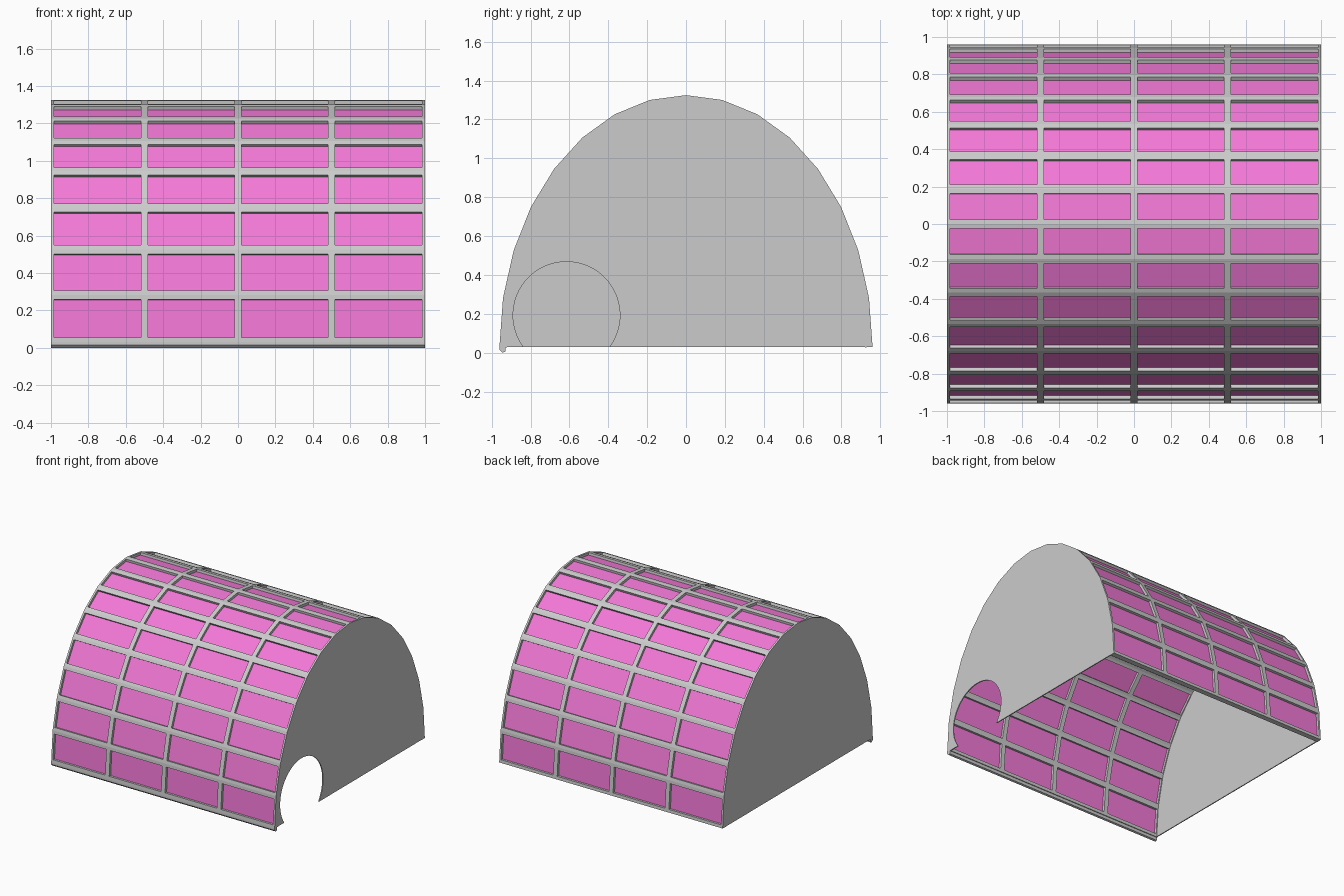
import bpy, bmesh
from math import sin, cos, pi, asin

if "Cube" in bpy.data.objects:
    bpy.data.objects.remove(bpy.data.objects["Cube"])

A, B, Z0, SEG = 0.96, 1.295, 0.03, 16      # elliptical arch
BAR, DEPTH = 0.025, 0.04                   # half bar width, frame depth


def arch(d=0.0):
    """Arch points (y, z) from front foot over to back foot, inset by d."""
    return [(-(A - d) * cos(pi * i / SEG), Z0 + (B - d) * sin(pi * i / SEG))
            for i in range(SEG + 1)]


def make(name, bm, color=None):
    me = bpy.data.meshes.new(name)
    bm.to_mesh(me)
    bm.free()
    ob = bpy.data.objects.new(name, me)
    bpy.context.collection.objects.link(ob)
    if color:
        mat = bpy.data.materials.new(name)
        mat.diffuse_color = color
        mat.use_nodes = True
        mat.node_tree.nodes["Principled BSDF"].inputs["Base Color"].default_value = mat.diffuse_color
        me.materials.append(mat)
    return ob


def sheet(xs, pts, keep):
    """Sheet running along x over a (y, z) profile; keep(i, j) picks cells."""
    bm = bmesh.new()
    v = [[bm.verts.new((x, *p)) for x in xs] for p in pts]
    for j in range(len(pts) - 1):
        for i in range(len(xs) - 1):
            if keep(i, j):
                bm.faces.new((v[j][i], v[j][i + 1], v[j + 1][i + 1], v[j + 1][i]))
    loose = [q for q in bm.verts if not q.link_faces]
    bmesh.ops.delete(bm, geom=loose, context='VERTS')
    return bm


def prism(name, pts, x0, x1):
    """Solid between x0 and x1 with a (y, z) outline."""
    bm = bmesh.new()
    f = bm.faces.new([bm.verts.new((x0, *p)) for p in pts])
    r = bmesh.ops.extrude_face_region(bm, geom=[f])
    moved = [e for e in r['geom'] if isinstance(e, bmesh.types.BMVert)]
    bmesh.ops.translate(bm, verts=moved, vec=(x1 - x0, 0, 0))
    bmesh.ops.recalc_face_normals(bm, faces=bm.faces)
    return make(name, bm)


# Grey lattice frame: four by sixteen openings
xs = [-1.0, -0.985]
for c in (-0.5, 0.0, 0.5):
    xs += [c - 0.018, c + 0.018]
xs += [0.985, 1.0]
outer = arch()
pts = []
for (y0, z0), (y1, z1) in zip(outer, outer[1:]):
    t = BAR / ((y1 - y0) ** 2 + (z1 - z0) ** 2) ** 0.5
    pts += [(y0, z0)] + [(y0 + (y1 - y0) * k, z0 + (z1 - z0) * k) for k in (t, 1 - t)]
pts.append(outer[-1])
frame = make("lattice_frame", sheet(xs, pts, lambda i, j: not (i % 2 == 1 and j % 3 == 1)))
mod = frame.modifiers.new("depth", 'SOLIDIFY')
mod.thickness = DEPTH
mod.offset = -1
mod.use_even_offset = True

# Pink panels set halfway into the frame
make("panels", sheet([-0.99, 0.99], arch(DEPTH / 2), lambda i, j: True),
     (0.9, 0.19, 0.68, 1))

# Closed end wall and end wall with the round doorway
prism("solid_end_wall", outer, -1.0, -0.992)
cy, cz, r, n = -0.615, 0.193, 0.275, 40
a0 = asin((Z0 - cz) / r)
door = [(cy + r * cos(a), cz + r * sin(a))
        for a in (a0 + (pi - 2 * a0) * k / n for k in range(n + 1))]
prism("doorway_end_wall", outer + door, 0.992, 1.0)

# Small sill under the front foot
prism("front_sill", [(-0.96, 0.03), (-0.96, 0.015), (-0.945, 0.0),
                     (-0.93, 0.005), (-0.927, 0.03)], -1.0, 1.0)
